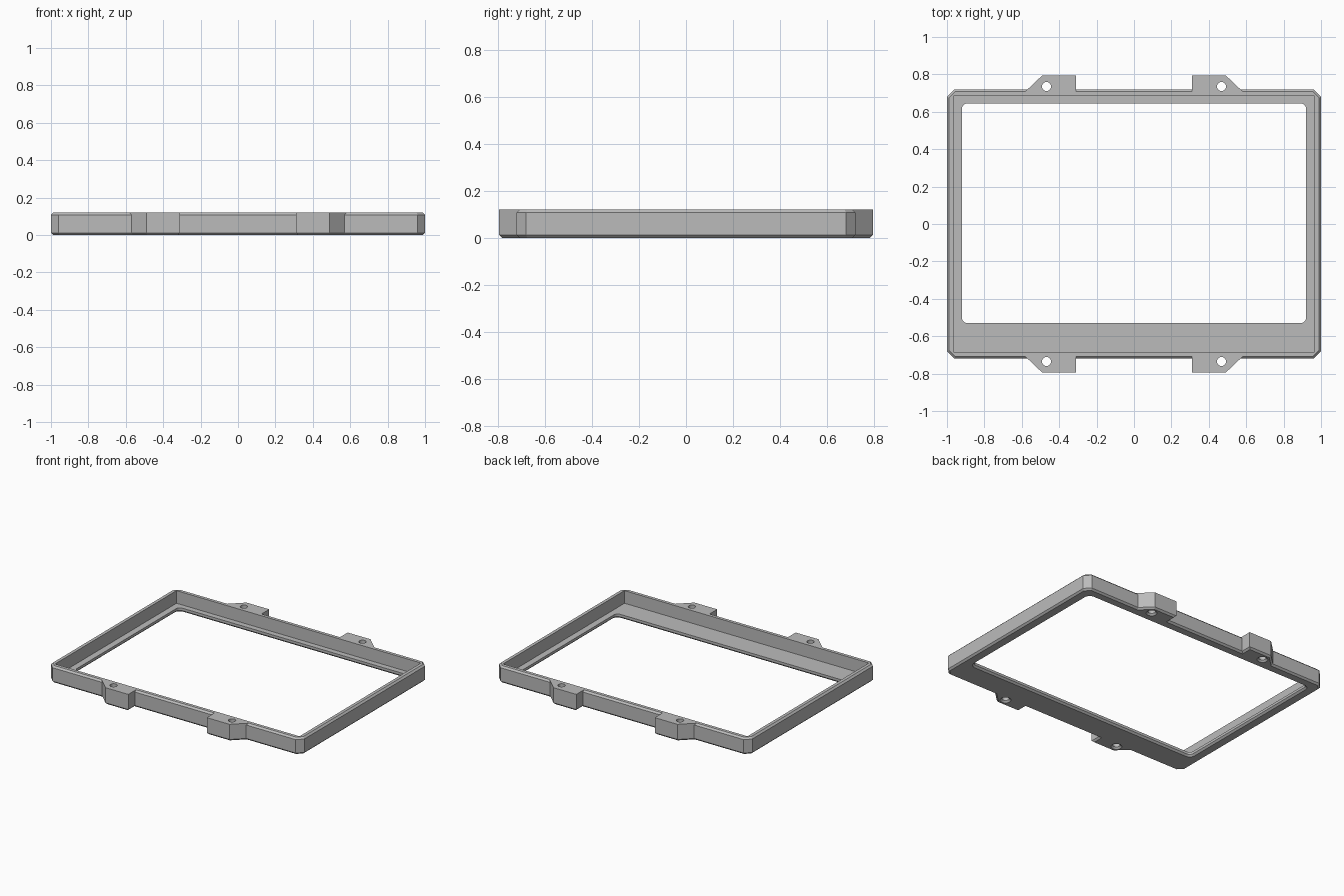
import bpy
import bmesh
from math import cos, sin, pi, radians

if "Cube" in bpy.data.objects:
    bpy.data.objects.remove(bpy.data.objects["Cube"], do_unlink=True)

HALF_X, HALF_Y, HEIGHT = 1.0, 0.72, 0.12
CORNER, CHAMFER, WALL, FLOOR = 0.04, 0.012, 0.035, 0.03
OVER = 0.01  # cutters reach this far past the surface

grey = bpy.data.materials.new("grey plastic")
grey.use_nodes = True
grey.diffuse_color = (0.5, 0.5, 0.5, 1)
grey.node_tree.nodes["Principled BSDF"].inputs["Base Color"].default_value = (0.5, 0.5, 0.5, 1)


def loft(name, layers):
    """Closed solid through (z, outline) layers with equal point counts."""
    bm = bmesh.new()
    rings = [[bm.verts.new((x, y, z)) for x, y in pts] for z, pts in layers]
    n = len(rings[0])
    for a, b in zip(rings, rings[1:]):
        for i in range(n):
            j = (i + 1) % n
            bm.faces.new((a[i], a[j], b[j], b[i]))
    bm.faces.new(rings[0])
    bm.faces.new(rings[-1])
    bmesh.ops.recalc_face_normals(bm, faces=bm.faces)
    mesh = bpy.data.meshes.new(name)
    bm.to_mesh(mesh)
    bm.free()
    mesh.materials.append(grey)
    obj = bpy.data.objects.new(name, mesh)
    bpy.context.collection.objects.link(obj)
    return obj


def combine(target, other, operation):
    bpy.context.view_layer.objects.active = target
    mod = target.modifiers.new(other.name, "BOOLEAN")
    mod.operation, mod.solver, mod.object = operation, "EXACT", other
    bpy.ops.object.modifier_apply(modifier=mod.name)
    bpy.data.objects.remove(other, do_unlink=True)


def octagon(inset):
    x, y, c = HALF_X - inset, HALF_Y - inset, CORNER - inset * 0.59
    quarter = [(x, y - c), (x - c, y)]
    return (quarter + [(-px, py) for px, py in reversed(quarter)]
            + [(-px, -py) for px, py in quarter]
            + [(px, -py) for px, py in reversed(quarter)])


def rounded_window(grow):
    x, top, bottom, r = 0.92 + grow, 0.645 + grow, -0.53 - grow, 0.03 + grow
    pts = []
    for k, (cx, cy) in enumerate([(x - r, top - r), (r - x, top - r),
                                  (r - x, bottom + r), (x - r, bottom + r)]):
        for s in range(7):
            a = (k + s / 6) * pi / 2
            pts.append((cx + r * cos(a), cy + r * sin(a)))
    return pts


def tab_outline(sx, sy, inset):
    pts = [(0.31 + inset, 0.70), (0.31 + inset, 0.795 - inset),
           (0.49 - 0.41 * inset, 0.795 - inset), (0.59 - 1.41 * inset, 0.70)]
    return [(sx * x, sy * y) for x, y in pts]


def circle(cx, cy, r):
    return [(cx + r * cos(i * pi / 12), cy + r * sin(i * pi / 12)) for i in range(24)]


# Frame body, chamfered along its top and bottom outer edges
frame = loft("frame", [(0, octagon(CHAMFER)), (CHAMFER, octagon(0)),
                       (HEIGHT - CHAMFER, octagon(0)), (HEIGHT, octagon(CHAMFER))])

# Four mounting tabs, chamfered underneath
sides = [(sx, sy) for sx in (-1, 1) for sy in (-1, 1)]
for sx, sy in sides:
    tab = loft("tab", [(0, tab_outline(sx, sy, CHAMFER)), (CHAMFER, tab_outline(sx, sy, 0)),
                       (HEIGHT, tab_outline(sx, sy, 0))])
    combine(frame, tab, "UNION")

# Recess inside the walls
px, py = HALF_X - WALL, HALF_Y - WALL
rect = [(px, py), (-px, py), (-px, -py), (px, -py)]
combine(frame, loft("recess", [(FLOOR, rect), (HEIGHT + OVER, rect)]), "DIFFERENCE")

# Window opening, offset towards the back and chamfered below
combine(frame, loft("window", [(-OVER, rounded_window(CHAMFER + OVER)),
                               (CHAMFER, rounded_window(0)),
                               (HEIGHT, rounded_window(0))]), "DIFFERENCE")

# Screw holes, countersunk below
for sx, sy in sides:
    x, y, r = sx * 0.468, sy * 0.735, 0.024
    combine(frame, loft("screw_hole", [(-OVER, circle(x, y, r + CHAMFER + OVER)),
                                       (CHAMFER, circle(x, y, r)),
                                       (HEIGHT + OVER, circle(x, y, r))]), "DIFFERENCE")

bpy.ops.object.select_all(action="DESELECT")
frame.select_set(True)
bpy.context.view_layer.objects.active = frame
bpy.ops.object.shade_smooth_by_angle(angle=radians(30))
